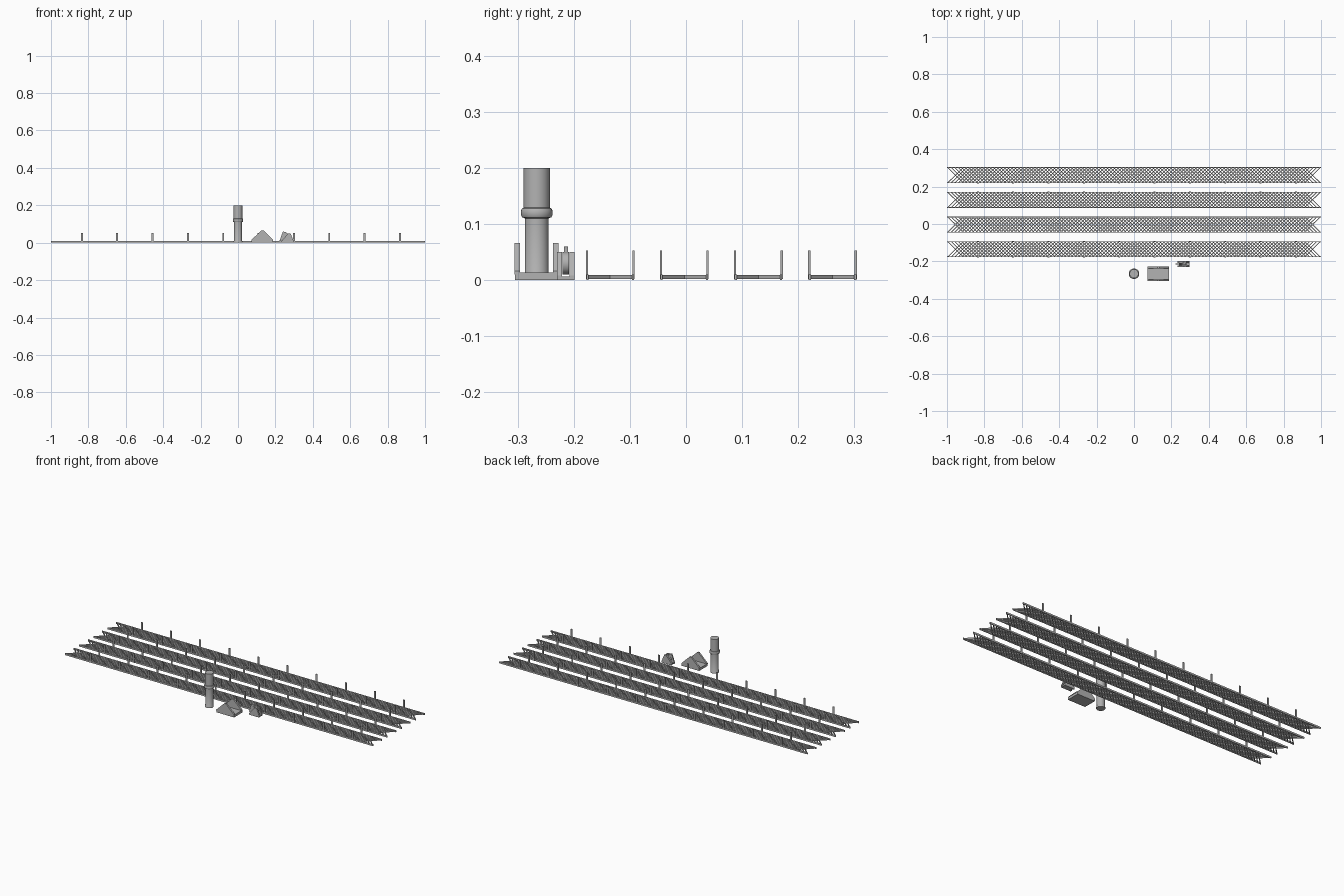
import bpy, bmesh, math
from mathutils import Matrix, Vector

if "Cube" in bpy.data.objects:
    bpy.data.objects.remove(bpy.data.objects["Cube"])

mat = bpy.data.materials.new("mid_grey")
mat.diffuse_color = (0.45, 0.45, 0.45, 1)
mat.use_nodes = True
mat.node_tree.nodes["Principled BSDF"].inputs["Base Color"].default_value = mat.diffuse_color


def finish(name, bm, smooth=False):
    bmesh.ops.recalc_face_normals(bm, faces=bm.faces)
    me = bpy.data.meshes.new(name)
    bm.to_mesh(me)
    bm.free()
    me.materials.append(mat)
    ob = bpy.data.objects.new(name, me)
    bpy.context.collection.objects.link(ob)
    if smooth:
        bpy.context.view_layer.objects.active = ob
        ob.select_set(True)
        bpy.ops.object.shade_smooth_by_angle(angle=math.radians(35))
        ob.select_set(False)
    return ob


def box(bm, x0, x1, y0, y1, z0, z1):
    m = Matrix.Translation(((x0 + x1) / 2, (y0 + y1) / 2, (z0 + z1) / 2))
    m = m @ Matrix.Diagonal((x1 - x0, y1 - y0, z1 - z0, 1))
    bmesh.ops.create_cube(bm, size=1, matrix=m)


def prism(bm, pts, low, high):
    """Extrude a convex outline by the vector high - low."""
    a = [bm.verts.new(Vector(p) + Vector(low)) for p in pts]
    b = [bm.verts.new(Vector(p) + Vector(high)) for p in pts]
    bm.faces.new(a)
    bm.faces.new(b[::-1])
    n = len(pts)
    for i in range(n):
        j = (i + 1) % n
        bm.faces.new((a[i], a[j], b[j], b[i]))


def plate(bm, xz, y0, y1):
    prism(bm, [(x, 0, z) for x, z in xz], (0, y0, 0), (0, y1, 0))


# lattice tracks with side rails and posts
HALF, RAIL, TOP = 0.0425, 0.004, 0.010
BARS, BAR_W = 102, 0.0065
for k in range(4):
    yc = -0.135 + 0.132 * k
    y0, y1 = yc - HALF, yc + HALF

    bm = bmesh.new()
    span = 2 * HALF
    step = (2 - span - BAR_W) / (BARS - 1)
    for i in range(BARS):
        x = -1 + i * step
        for ya, yb in ((y0 + 0.001, y1 - 0.001), (y1 - 0.001, y0 + 0.001)):
            prism(bm, [(x, ya, 0), (x + BAR_W, ya, 0),
                       (x + BAR_W + span, yb, 0), (x + span, yb, 0)],
                  (0, 0, 0.002), (0, 0, TOP - 0.0005))
    finish("track_lattice_%d" % (k + 1), bm)

    bm = bmesh.new()
    box(bm, -1, 1, y0, y0 + RAIL, 0, TOP)
    box(bm, -1, 1, y1 - RAIL, y1, 0, TOP)
    finish("track_rails_%d" % (k + 1), bm)

    bm = bmesh.new()
    for i in range(10):
        x = -0.835 + 0.189 * i
        for ya in (y0 - 0.001, y1 - RAIL + 0.001):
            box(bm, x - 0.005, x + 0.005, ya, ya + RAIL, 0.002, 0.053)
    finish("track_posts_%d" % (k + 1), bm)

# telescopic column with collar, revolved profile
bm = bmesh.new()
profile = [(0, 0), (0.0235, 0), (0.0235, 0.008), (0.021, 0.012), (0.021, 0.110),
           (0.026, 0.112), (0.028, 0.116), (0.028, 0.124), (0.026, 0.128),
           (0.0235, 0.129), (0.0235, 0.2), (0, 0.2)]
vs = [bm.verts.new((r, 0, z)) for r, z in profile]
es = [bm.edges.new(p) for p in zip(vs, vs[1:])]
bmesh.ops.spin(bm, geom=vs + es, cent=(0, 0, 0), axis=(0, 0, 1),
               angle=2 * math.pi, steps=32, use_merge=True)
bmesh.ops.remove_doubles(bm, verts=bm.verts, dist=1e-5)
bmesh.ops.translate(bm, verts=bm.verts, vec=(0, -0.266, 0))
finish("column", bm, True)

# cradle: base slab and two triangular cheeks
bm = bmesh.new()
box(bm, 0.073, 0.188, -0.305, -0.227, 0, 0.014)
for ya in (-0.306, -0.237):
    plate(bm, [(0.073, 0.010), (0.188, 0.010), (0.188, 0.016),
               (0.136, 0.066), (0.125, 0.066), (0.073, 0.016)], ya, ya + 0.010)
finish("cradle", bm)

# small bracket: sloping cheeks and a foot
bm = bmesh.new()
for ya in (-0.230, -0.208):
    plate(bm, [(0.232, 0), (0.298, 0), (0.298, 0.008),
               (0.281, 0.050), (0.268, 0.050), (0.232, 0.008)], ya, ya + 0.009)
box(bm, 0.240, 0.296, -0.222, -0.207, 0, 0.006)
finish("bracket_cheeks", bm)

# lever held in the bracket, with a rounded hub
bm = bmesh.new()
plate(bm, [(0.222, 0.010), (0.262, 0.010), (0.270, 0.045),
           (0.256, 0.056), (0.240, 0.060)], -0.217, -0.210)
bmesh.ops.create_cone(bm, cap_ends=True, segments=24, radius1=0.020, radius2=0.020,
                      depth=0.012, matrix=Matrix.Translation((0.262, -0.2145, 0.030))
                      @ Matrix.Rotation(math.pi / 2, 4, 'X'))
finish("bracket_lever", bm, True)
